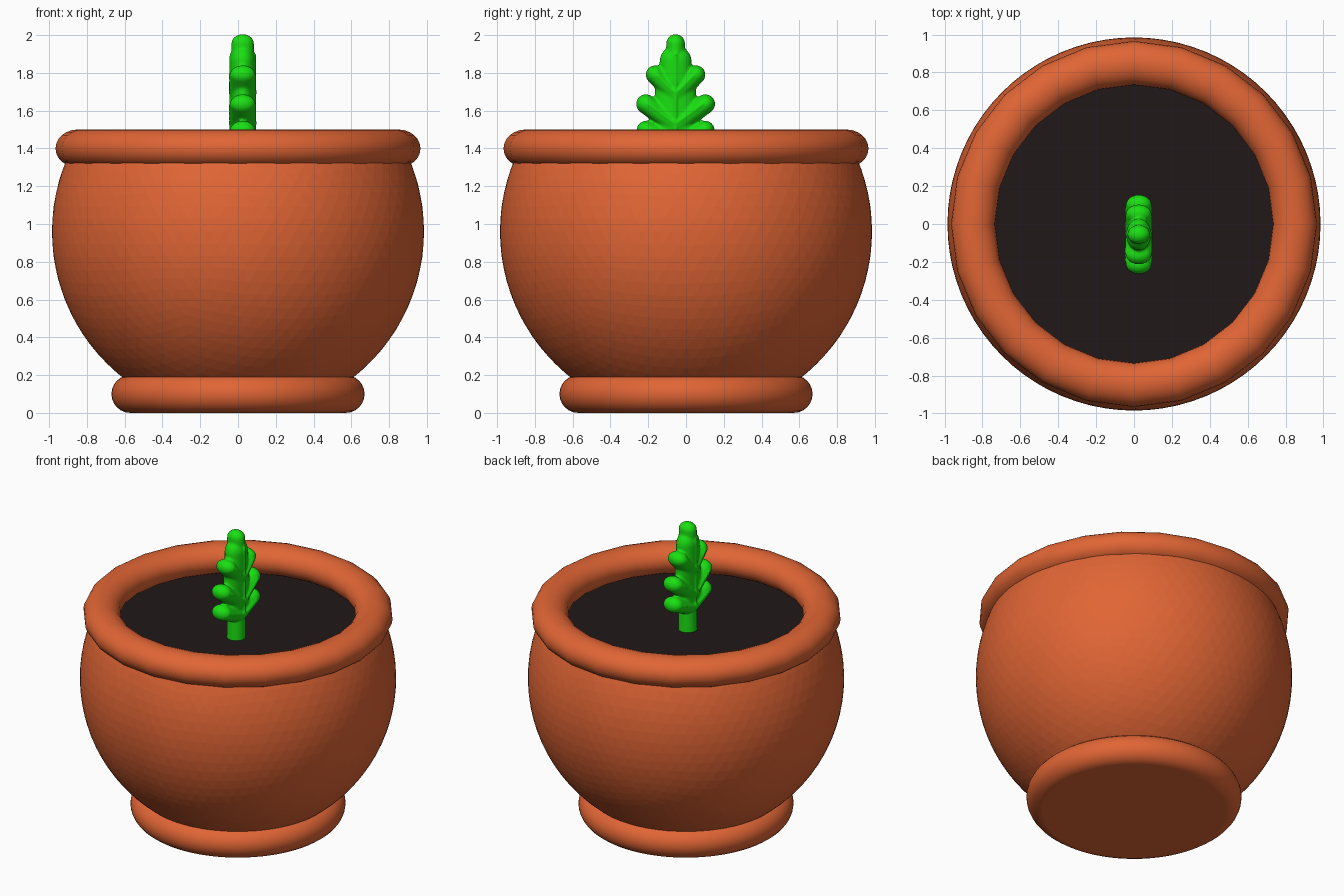
import bpy, bmesh, math
from mathutils import Vector

if "Cube" in bpy.data.objects:
    bpy.data.objects.remove(bpy.data.objects["Cube"])


def material(name, rgb):
    m = bpy.data.materials.new(name)
    m.diffuse_color = (*rgb, 1)
    m.use_nodes = True
    m.node_tree.nodes["Principled BSDF"].inputs["Base Color"].default_value = m.diffuse_color
    return m


CLAY = material("terracotta", (0.75, 0.13, 0.035))
GREEN = material("leaf_green", (0.01, 0.74, 0.006))
EARTH = material("dark_soil", (0.014, 0.009, 0.009))


def finish(bm, name, mat, smooth=True):
    bmesh.ops.recalc_face_normals(bm, faces=bm.faces)
    me = bpy.data.meshes.new(name)
    bm.to_mesh(me)
    bm.free()
    ob = bpy.data.objects.new(name, me)
    bpy.context.collection.objects.link(ob)
    me.materials.append(mat)
    if smooth:
        bpy.ops.object.select_all(action='DESELECT')
        ob.select_set(True)
        bpy.context.view_layer.objects.active = ob
        bpy.ops.object.shade_smooth_by_angle(angle=math.radians(35))
    return ob


def ring(bm, major, minor_r, minor_z, z, sides, tube=24):
    """Torus with an elliptical tube."""
    rows = []
    for i in range(sides):
        a = math.tau * i / sides
        row = []
        for j in range(tube):
            b = math.tau * j / tube
            r = major + minor_r * math.cos(b)
            row.append(bm.verts.new((r * math.cos(a), r * math.sin(a),
                                     z + minor_z * math.sin(b))))
        rows.append(row)
    for i in range(sides):
        p, q = rows[i], rows[(i + 1) % sides]
        for j in range(tube):
            k = (j + 1) % tube
            bm.faces.new((p[j], q[j], q[k], p[k]))


def disc(bm, radius, z, sides):
    bm.faces.new([bm.verts.new((radius * math.cos(math.tau * i / sides),
                                radius * math.sin(math.tau * i / sides), z))
                  for i in range(sides)])


# Pot body: faceted ball cut open at top and bottom, with wall thickness
bm = bmesh.new()
bmesh.ops.create_icosphere(bm, subdivisions=5, radius=0.985)
bmesh.ops.translate(bm, verts=bm.verts, vec=(0, 0, 0.96))
for z, n in ((1.36, 1), (0.15, -1)):
    bmesh.ops.bisect_plane(bm, geom=bm.verts[:] + bm.edges[:] + bm.faces[:],
                           plane_co=(0, 0, z), plane_no=(0, 0, n), clear_outer=True)
body = finish(bm, "pot_body", CLAY, smooth=False)
wall = body.modifiers.new("wall", 'SOLIDIFY')
wall.thickness = 0.04
wall.offset = -1

# Rolled rim, 24 sides
bm = bmesh.new()
ring(bm, 0.85, 0.116, 0.1, 1.4, 24)
finish(bm, "pot_rim", CLAY)

# Rounded foot with a closed underside
bm = bmesh.new()
ring(bm, 0.57, 0.1, 0.1, 0.1, 64)
disc(bm, 0.575, 0.0, 64)
finish(bm, "pot_foot", CLAY)

# Soil
bm = bmesh.new()
disc(bm, 0.9, 1.27, 64)
finish(bm, "soil", EARTH, smooth=False)

# Leaf: rounded capsules for lobes, core and veins, fused into one surface
CX, CY = 0.025, -0.055


def capsule(bm, p, q, r, thick):
    """Rounded bar from p to q in the (y, z) plane; thick is its x half-depth."""
    p, q = Vector(p), Vector(q)
    axis = (q - p).normalized()
    side = Vector((-axis.y, axis.x))
    ball = bmesh.ops.create_uvsphere(bm, u_segments=24, v_segments=17, radius=1)
    for v in ball['verts']:
        end = q if v.co.z > 0 else p
        pos = end + axis * r * v.co.z + side * r * v.co.y
        v.co = (CX + thick * v.co.x, CY + pos.x, pos.y)


bm = bmesh.new()
capsule(bm, (0, 1.30), (0, 1.50), 0.055, 0.055)      # stem
capsule(bm, (0, 1.52), (0, 1.72), 0.11, 0.062)       # core
capsule(bm, (0, 1.76), (0, 1.86), 0.085, 0.066)      # head
capsule(bm, (0, 1.80), (0, 1.955), 0.05, 0.060)      # tip
capsule(bm, (0, 1.42), (0, 1.90), 0.014, 0.074)      # midrib
for s in (-1, 1):
    for root, tip, r in ((1.68, (0.108, 1.79), 0.05),
                         (1.52, (0.157, 1.635), 0.052),
                         (1.43, (0.155, 1.495), 0.052)):
        y, z = tip
        capsule(bm, (0, root), (s * y, z), r, 0.068)
        capsule(bm, (0, root + 0.01), (s * y * 0.9, z), 0.012, 0.075)
leaf = finish(bm, "leaf", GREEN)
fuse = leaf.modifiers.new("fuse", 'REMESH')
fuse.mode = 'VOXEL'
fuse.voxel_size = 0.008
fuse.use_smooth_shade = True
soft = leaf.modifiers.new("soften", 'SMOOTH')
soft.factor = 0.5
soft.iterations = 4

# Stem foot reaching into the soil
bm = bmesh.new()
bmesh.ops.create_cone(bm, cap_ends=True, segments=32, radius1=0.06, radius2=0.055, depth=0.2)
bmesh.ops.translate(bm, verts=bm.verts, vec=(CX, CY, 1.34))
finish(bm, "stem", GREEN)
